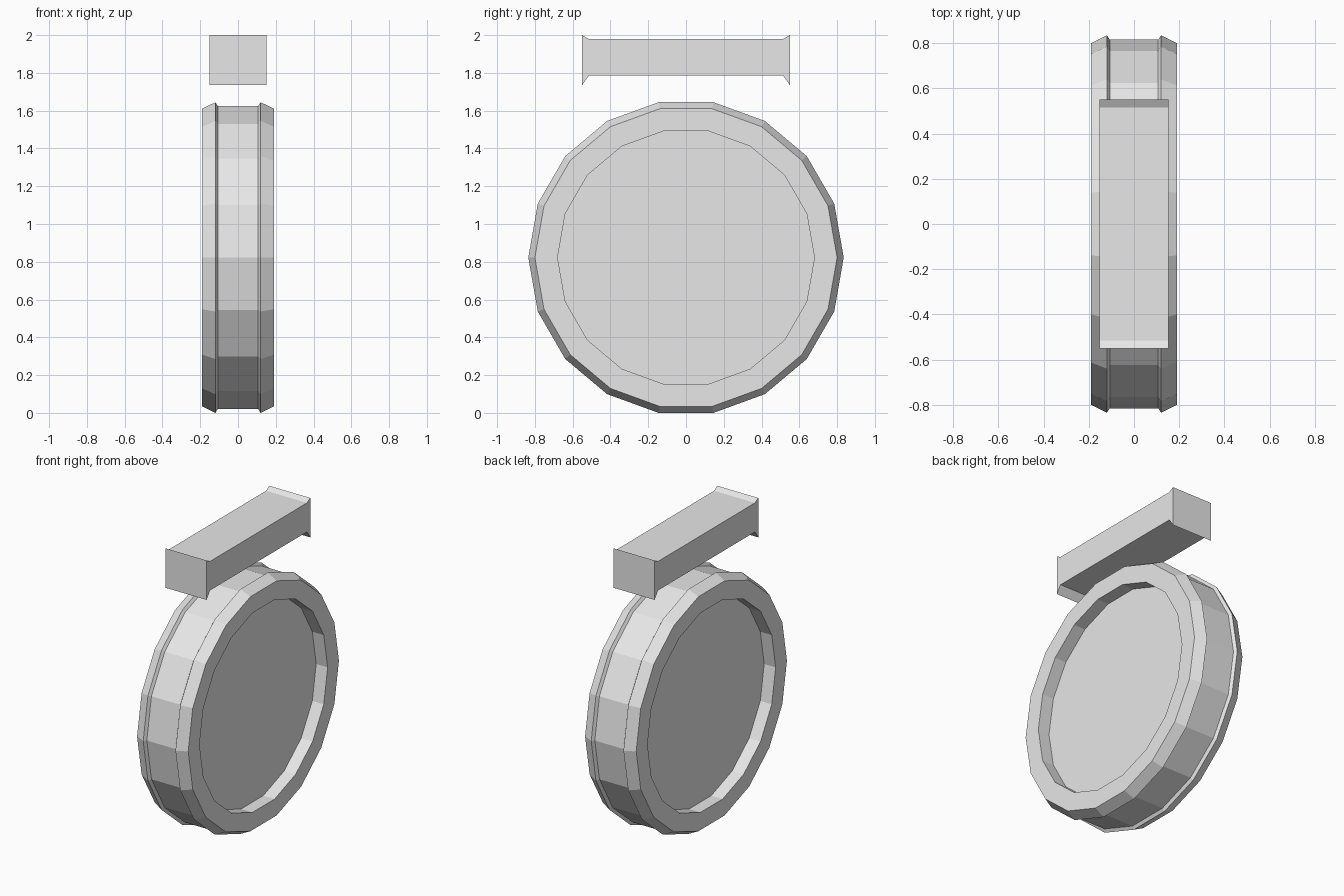
import bpy
import bmesh
from math import cos, sin, pi

cube = bpy.data.objects.get("Cube")
if cube:
    bpy.data.objects.remove(cube, do_unlink=True)

# Plain grey for everything
grey = bpy.data.materials.new("light grey")
grey.use_nodes = True
colour = (0.8, 0.8, 0.8, 1)
grey.diffuse_color = colour
grey.node_tree.nodes["Principled BSDF"].inputs["Base Color"].default_value = colour


def finish(name, bm):
    """Turn a bmesh into a flat-shaded grey object."""
    bmesh.ops.recalc_face_normals(bm, faces=bm.faces)
    mesh = bpy.data.meshes.new(name)
    bm.to_mesh(mesh)
    bm.free()
    mesh.materials.append(grey)
    obj = bpy.data.objects.new(name, mesh)
    bpy.context.collection.objects.link(obj)
    return obj


def loft(name, rings):
    """Join equal loops of points by quads and cap both ends."""
    bm = bmesh.new()
    loops = [[bm.verts.new(p) for p in ring] for ring in rings]
    n = len(loops[0])
    for a, b in zip(loops, loops[1:]):
        for i in range(n):
            j = (i + 1) % n
            bm.faces.new((a[i], a[j], b[j], b[i]))
    bm.faces.new(loops[0])
    bm.faces.new(loops[-1])
    return finish(name, bm)


# Wheel: half profile (x, radius) from recessed hub out over the rim lip, mirrored
SIDES = 18
RADIUS = 0.835
CENTRE_Z = RADIUS * cos(pi / SIDES)
half = [(0.105, 0.68), (0.19, 0.68), (0.19, 0.80), (0.12, RADIUS), (0.107, 0.815)]
profile = half + [(-x, r) for x, r in reversed(half)]


def circle(x, r):
    angles = [2 * pi * i / SIDES for i in range(SIDES)]
    return [(x, r * cos(a), CENTRE_Z + r * sin(a)) for a in angles]


loft("wheel", [circle(x, r) for x, r in profile])

# Bar above the wheel, flared up and down at both ends
sections = [(-0.55, 1.735, 2.0), (-0.515, 1.785, 1.98),
            (0.515, 1.785, 1.98), (0.55, 1.735, 2.0)]
W = 0.152
loft("top_bar", [[(-W, y, low), (W, y, low), (W, y, high), (-W, y, high)]
                 for y, low, high in sections])
